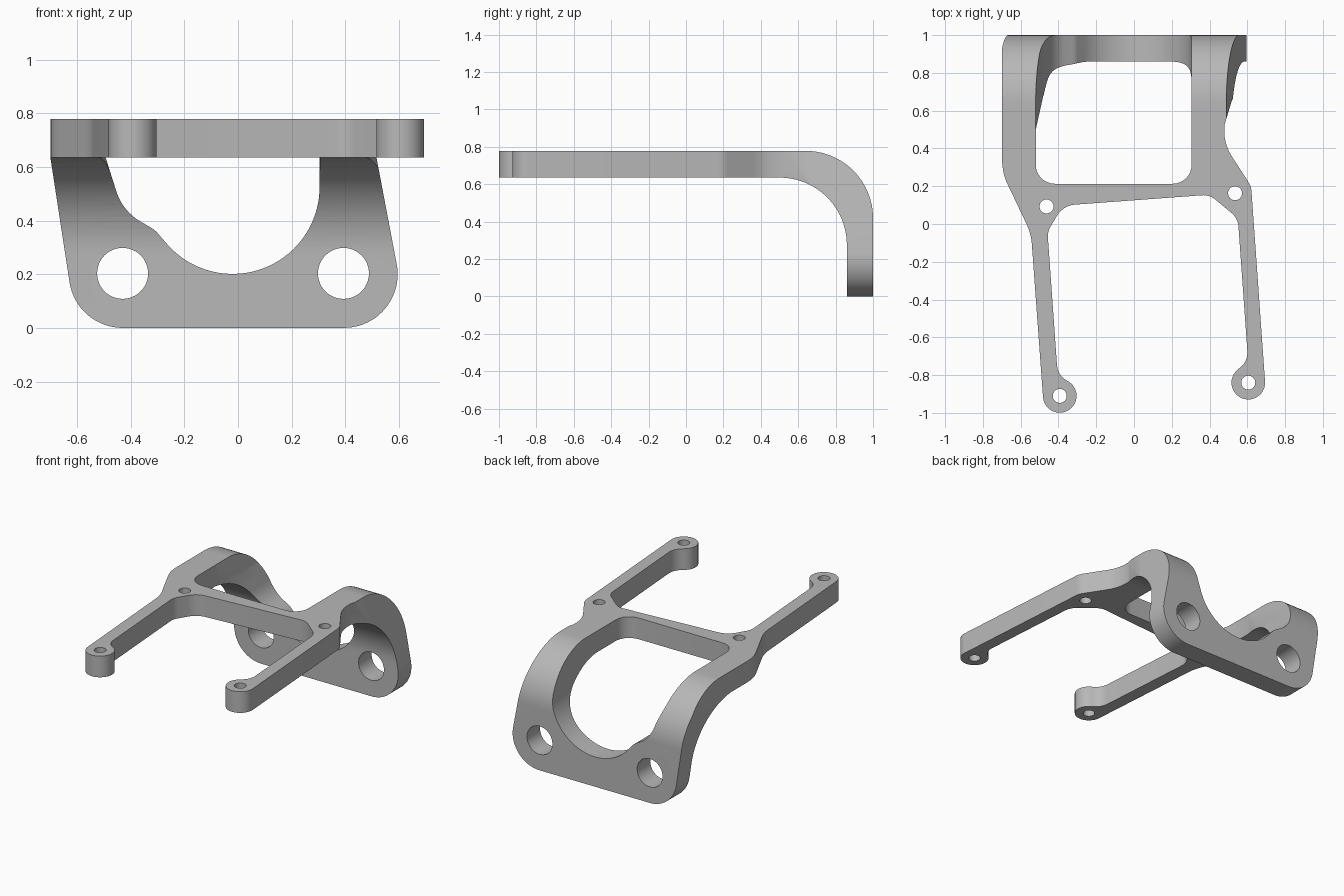
import bpy
import bmesh
from math import cos, sin, tan, radians, atan2
from mathutils import Vector

if "Cube" in bpy.data.objects:
    bpy.data.objects.remove(bpy.data.objects["Cube"])


def arc(cx, cy, r, start, end, steps=24):
    angles = [radians(start + (end - start) * i / steps) for i in range(steps + 1)]
    return [(cx + r * cos(a), cy + r * sin(a)) for a in angles]


def fillet(path, steps=8):
    """Round every corner that carries a radius as its third value."""
    out = []
    for i, p in enumerate(path):
        here = Vector(p[:2])
        if len(p) < 3:
            out.append(here)
            continue
        back = (Vector(path[i - 1][:2]) - here).normalized()
        ahead = (Vector(path[(i + 1) % len(path)][:2]) - here).normalized()
        half = back.angle(ahead) / 2
        reach = p[2] / tan(half)
        centre = here + (back + ahead).normalized() * p[2] / sin(half)
        first = here + back * reach - centre
        last = here + ahead * reach - centre
        sweep = atan2(first.x * last.y - first.y * last.x, first.dot(last))
        for k in range(steps + 1):
            a = sweep * k / steps
            out.append(centre + Vector((first.x * cos(a) - first.y * sin(a),
                                        first.x * sin(a) + first.y * cos(a))))
    return out


# How a flat outline point (u, v) at depth w is placed for each extrusion axis
PLACE = {"X": lambda u, v, w: (w, u, v),
         "Y": lambda u, v, w: (u, w, v),
         "Z": lambda u, v, w: (u, v, w)}


def prism(name, outline, axis, low, high):
    """Closed prism with outward faces."""
    bm = bmesh.new()
    near, far = [[bm.verts.new(PLACE[axis](p[0], p[1], w)) for p in outline] for w in (low, high)]
    bm.faces.new(near[::-1])
    bm.faces.new(far)
    for i in range(len(near)):
        j = (i + 1) % len(near)
        bm.faces.new((near[i], near[j], far[j], far[i]))
    bm.normal_update()
    if bm.calc_volume(signed=True) < 0:
        bmesh.ops.reverse_faces(bm, faces=bm.faces[:])
    mesh = bpy.data.meshes.new(name)
    bm.to_mesh(mesh)
    bm.free()
    obj = bpy.data.objects.new(name, mesh)
    bpy.context.collection.objects.link(obj)
    return obj


def carve(target, cutter, operation="DIFFERENCE"):
    cutter.hide_render = True
    mod = target.modifiers.new("carve", "BOOLEAN")
    mod.operation, mod.solver, mod.object = operation, "EXACT", cutter
    bpy.context.view_layer.update()
    bpy.context.view_layer.objects.active = target
    bpy.ops.object.modifier_apply(modifier=mod.name)
    bpy.data.objects.remove(cutter)


# Bent plate: flat deck curving down into an upright back plate
bend = ([(-1.1, 0.635)] + arc(0.5, 0.275, 0.36, 90, 0) + [(0.86, 0), (1, 0)]
        + arc(0.64, 0.418, 0.36, 0, 90) + [(-1.1, 0.778)])
bracket = prism("bracket", bend, "X", -0.8, 0.8)

# Plan outline: arms, two legs with round feet, cross bar
plan = fillet([(-0.698, 1.1), (-0.698, 0.27, 0.3), (-0.545, -0.05, 0.3)]
              + arc(-0.393, -0.91, 0.089, 184, 420)
              + [(-0.404, -0.8, 0.1), (-0.458, -0.04, 0.1),
                 (-0.375, 0.098, 0.12), (0.4, 0.155, 0.1),
                 (0.55, 0.03, 0.1), (0.604, -0.726, 0.1)]
              + arc(0.605, -0.84, 0.089, 130, 364)
              + [(0.62, 0.2, 0.1), (0.478, 0.42, 0.25), (0.478, 0.52),
                 (0.52, 0.66), (0.78, 0.66), (0.78, 1.1)])
carve(bracket, prism("plan_outline", plan, "Z", -0.2, 1), "INTERSECT")

# Window through the deck
window = fillet([(-0.52, 0.213, 0.1), (0.305, 0.213, 0.1), (0.305, 0.68),
                 (-0.48, 0.68), (-0.52, 0.5)])
carve(bracket, prism("deck_window", window, "Z", 0.3, 1))

# Scooped opening through the back plate and bend
scoop = fillet([(0.304, 0.95)] + arc(-0.02, 0.525, 0.324, 0, -138, 36)
               + [(-0.31, 0.365, 0.1), (-0.43, 0.435, 0.2), (-0.495, 0.64, 0.2),
                  (-0.521, 0.78), (-0.521, 0.95)])
carve(bracket, prism("back_opening", scoop, "Y", 0.502, 1.2))

# Tapered sides and rounded lower corners of the back plate
right_side = arc(-0.43, 0.2, 0.2, 270, 188.5) + [(-0.73, 0.835), (-1, 0.835), (-1, -0.2), (-0.43, -0.2)]
left_side = arc(0.395, 0.2, 0.2, -90, 10.7) + [(0.457, 0.945), (1, 0.945), (1, -0.2), (0.395, -0.2)]
for name, side in (("right_taper", right_side), ("left_taper", left_side)):
    carve(bracket, prism(name, side, "Y", 0.503, 1.2))

# Large mounting holes in the back plate
for x in (-0.43, 0.393):
    carve(bracket, prism("mount_hole", arc(x, 0.203, 0.095, 0, 352.5, 47), "Y", 0.7, 1.2))

# Small screw holes in the deck and feet
for x, y in ((-0.463, 0.093), (0.535, 0.163), (-0.393, -0.91), (0.605, -0.84)):
    carve(bracket, prism("screw_hole", arc(x, y, 0.037, 0, 348.75, 31), "Z", 0.5, 1))

# Plain grey finish
GREY = (0.48, 0.48, 0.48, 1)
grey = bpy.data.materials.new("plain_grey")
grey.use_nodes = True
grey.diffuse_color = GREY
grey.node_tree.nodes["Principled BSDF"].inputs["Base Color"].default_value = GREY
bracket.data.materials.clear()
bracket.data.materials.append(grey)
for poly in bracket.data.polygons:
    poly.material_index = 0

bpy.ops.object.select_all(action="DESELECT")
bracket.select_set(True)
bpy.context.view_layer.objects.active = bracket
bpy.ops.object.shade_smooth_by_angle(angle=radians(25))
